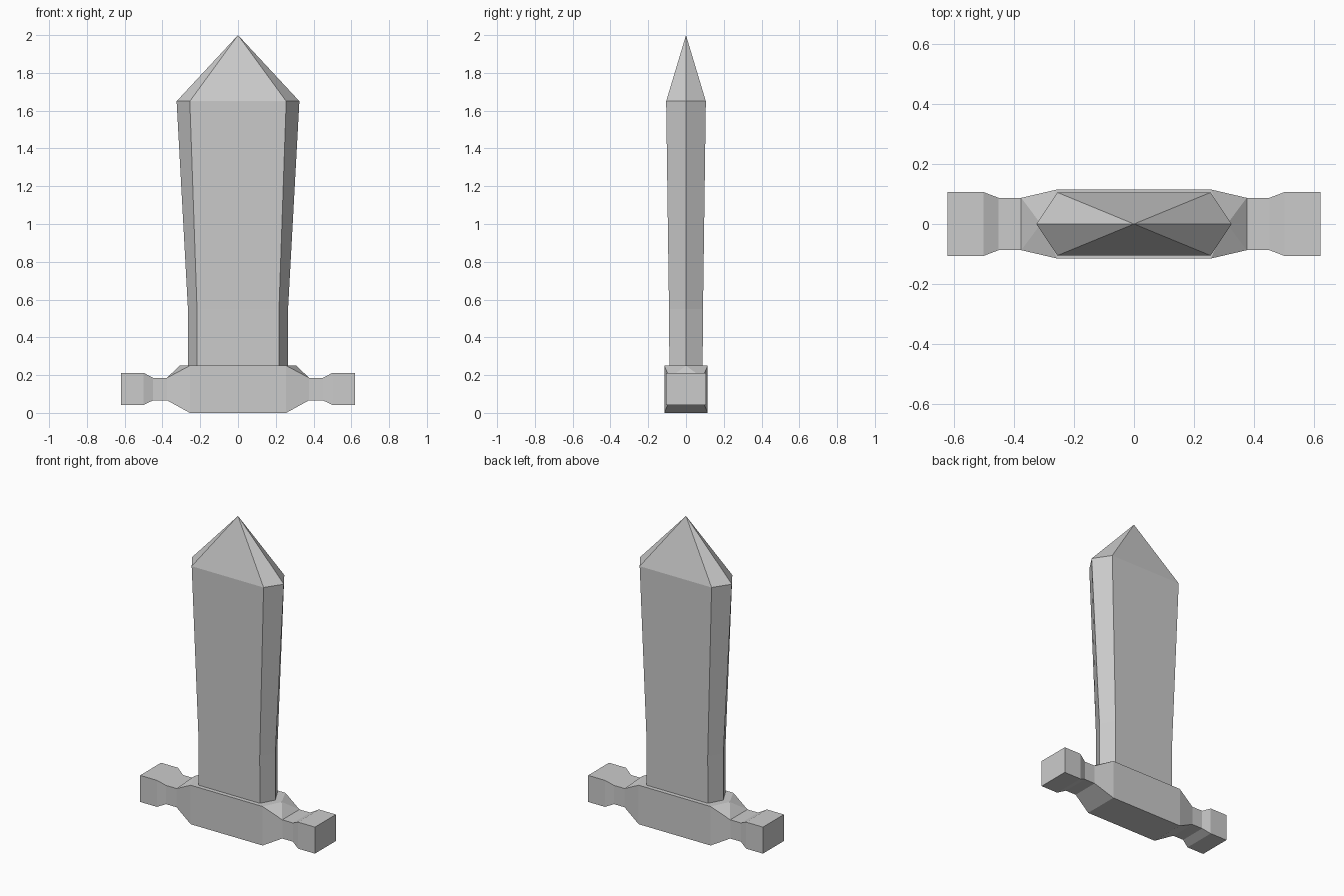
import bpy, bmesh

if "Cube" in bpy.data.objects:
    bpy.data.objects.remove(bpy.data.objects["Cube"])

grey = bpy.data.materials.new("plain_grey")
grey.diffuse_color = (0.6, 0.6, 0.6, 1)
grey.use_nodes = True
grey.node_tree.nodes["Principled BSDF"].inputs["Base Color"].default_value = grey.diffuse_color


def finish(bm, name):
    bmesh.ops.recalc_face_normals(bm, faces=bm.faces)
    mesh = bpy.data.meshes.new(name)
    bm.to_mesh(mesh)
    bm.free()
    mesh.materials.append(grey)
    obj = bpy.data.objects.new(name, mesh)
    bpy.context.collection.objects.link(obj)
    return obj


def bridge(bm, a, b):
    n = len(a)
    for i in range(n):
        j = (i + 1) % n
        bm.faces.new((a[i], a[j], b[j], b[i]))


# Blade: stacked hexagons that widen upward, closed by a point
bm = bmesh.new()
previous = None
for z, edge, flat, depth in [(0.25, 0.265, 0.217, 0.088),
                             (0.55, 0.265, 0.217, 0.09),
                             (1.65, 0.325, 0.255, 0.105)]:
    outline = [(edge, 0), (flat, depth), (-flat, depth),
               (-edge, 0), (-flat, -depth), (flat, -depth)]
    ring = [bm.verts.new((x, y, z)) for x, y in outline]
    if previous:
        bridge(bm, previous, ring)
    else:
        bm.faces.new(ring)
    previous = ring
tip = bm.verts.new((0, 0, 2))
for i in range(6):
    bm.faces.new((previous[i], previous[(i + 1) % 6], tip))
finish(bm, "blade")

# Crossguard: rectangular sections (x, half depth, bottom, top), mirrored in x
half = [(0.255, 0.115, 0.0, 0.25), (0.375, 0.087, 0.066, 0.186),
        (0.45, 0.087, 0.066, 0.186), (0.5, 0.106, 0.042, 0.212),
        (0.62, 0.106, 0.042, 0.212)]
sections = [(-x, d, lo, hi) for x, d, lo, hi in reversed(half)] + half
bm = bmesh.new()
rings = [[bm.verts.new((x, y, z)) for y, z in
          ((-d, lo), (d, lo), (d, hi), (-d, hi))] for x, d, lo, hi in sections]
for a, b in zip(rings, rings[1:]):
    bridge(bm, a, b)
bm.faces.new(rings[0])
bm.faces.new(rings[-1])

# Pointed shoulders: flat top runs out to a peak, facets fall to the neck
for inner, outer, x in ((rings[5], rings[6], 0.31), (rings[4], rings[3], -0.31)):
    corners = {inner[2], inner[3], outer[2], outer[3]}
    slope = next(f for f in bm.faces if set(f.verts) == corners)
    bm.faces.remove(slope)
    peak = bm.verts.new((x, 0, 0.25))
    bm.faces.new((inner[2], peak, inner[3]))
    bm.faces.new((inner[2], outer[2], peak))
    bm.faces.new((outer[2], outer[3], peak))
    bm.faces.new((outer[3], inner[3], peak))
finish(bm, "crossguard")
